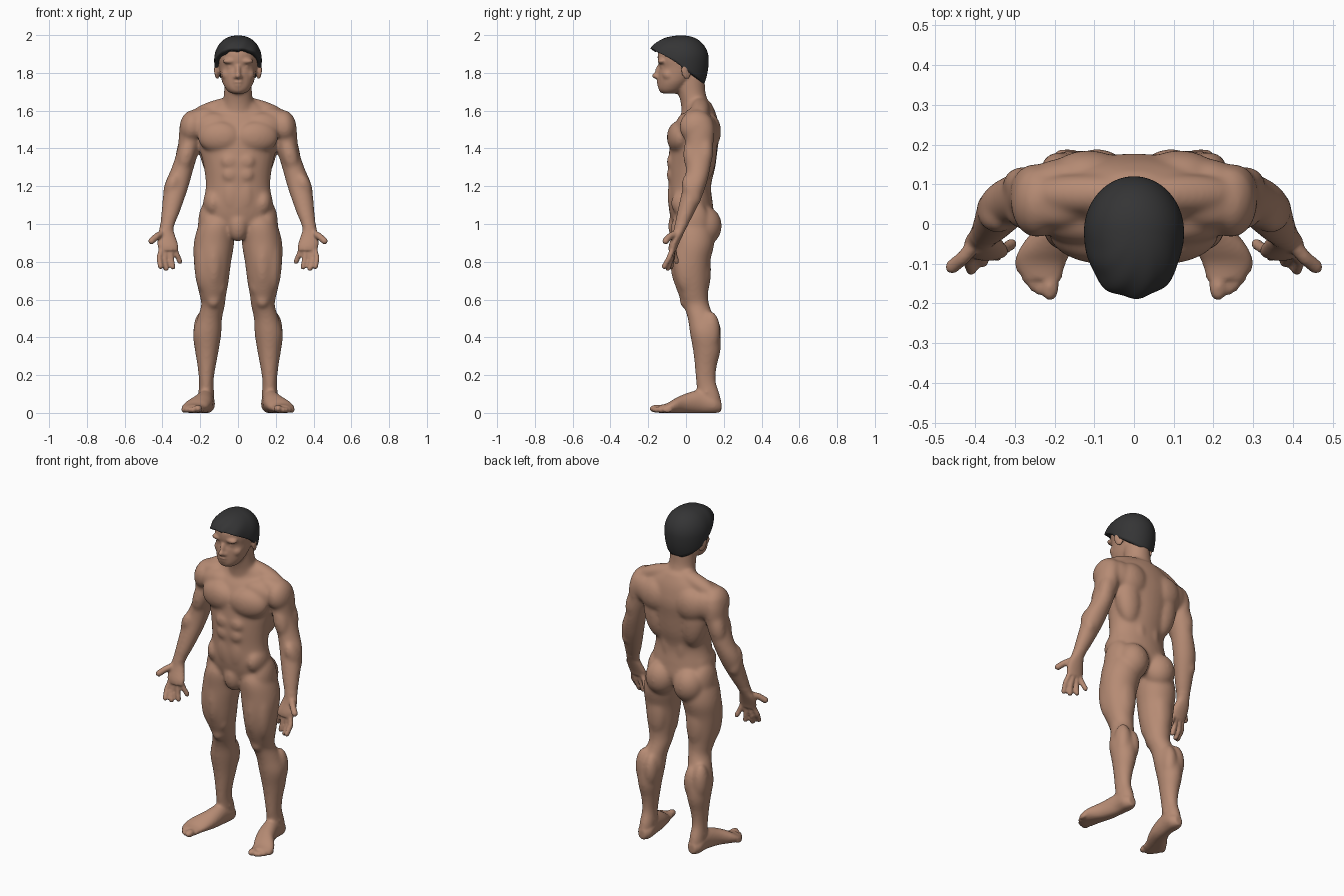
import bpy
import bmesh
import math
from mathutils import Matrix, Vector, Euler

default_cube = bpy.data.objects.get("Cube")
if default_cube:
    bpy.data.objects.remove(default_cube, do_unlink=True)

SIDES = 32
BOTH = (1, -1)
SWELL = .003  # makes up for the later softening


def make_material(name, colour):
    material = bpy.data.materials.new(name)
    material.use_nodes = True
    material.diffuse_color = colour
    material.node_tree.nodes["Principled BSDF"].inputs["Base Color"].default_value = colour
    return material


def smooth_rows(rows, steps=5):
    """Catmull-Rom interpolation of cross-section rows."""
    padded = [rows[0], *rows, rows[-1]]
    result = []
    for before, start, end, after in zip(padded, padded[1:], padded[2:], padded[3:]):
        for step in range(steps):
            t = step / steps
            result.append([
                b + (c - a) * t / 2
                + (a - b * 2.5 + c * 2 - d / 2) * t * t
                + (b * 1.5 - a / 2 - c * 1.5 + d / 2) * t * t * t
                for a, b, c, d in zip(before, start, end, after)])
    return result + [list(rows[-1])]


def loft(bm, rows, side=1, along="z"):
    """Skin ellipses given as x, y, z, half width, half depth."""
    rings = []
    for x, y, z, width, depth in smooth_rows(rows):
        ring = []
        for i in range(SIDES):
            angle = math.tau * i / SIDES
            across, other = (width + SWELL) * math.cos(angle), (depth + SWELL) * math.sin(angle)
            offset = (across, other, 0) if along == "z" else (across, 0, other)
            point = Vector((x, y, z)) + Vector(offset)
            point.x *= side
            point.z = max(point.z, 0)
            ring.append(bm.verts.new(point))
        rings.append(ring)
    for low, high in zip(rings, rings[1:]):
        for i in range(SIDES):
            j = (i + 1) % SIDES
            bm.faces.new((low[i], low[j], high[j], high[i]))
    bm.faces.new(rings[0])
    bm.faces.new(rings[-1])


def lump(bm, place, size, turn=(0, 0, 0), side=1):
    """Ellipsoid, optionally turned and mirrored."""
    mirror = Matrix.Diagonal((side, 1, 1, 1))
    matrix = (mirror @ Matrix.Translation(place) @ Euler(turn).to_matrix().to_4x4()
              @ Matrix.Diagonal((*size, 1)))
    bmesh.ops.create_icosphere(bm, subdivisions=3, radius=1, matrix=matrix)


def digit(bm, points, radius, side):
    """Rounded finger following a bent path."""
    for start, end in zip(points, points[1:]):
        start, end = Vector(start), Vector(end)
        count = max(2, round((end - start).length / radius * 3))
        for i in range(count + 1):
            lump(bm, start.lerp(end, i / count), (radius, radius, radius), side=side)


def finish(bm, name, material):
    bmesh.ops.recalc_face_normals(bm, faces=bm.faces)
    mesh = bpy.data.meshes.new(name)
    bm.to_mesh(mesh)
    bm.free()
    mesh.materials.append(material)
    mesh.shade_smooth()
    thing = bpy.data.objects.new(name, mesh)
    bpy.context.collection.objects.link(thing)
    return thing


def soften(thing, iterations, group=""):
    modifier = thing.modifiers.new("soften", "SMOOTH")
    modifier.factor = .5
    modifier.iterations = iterations
    modifier.vertex_group = group


skin = make_material("skin", (.47, .26, .175, 1))
dark_hair = make_material("dark hair", (.035, .035, .036, 1))

# Trunk, neck and head cross-sections
torso = [(0, .03, .95, .08, .08), (0, .035, 1.02, .18, .11), (0, .025, 1.1, .183, .115),
         (0, .02, 1.2, .168, .11), (0, .03, 1.3, .178, .122), (0, .04, 1.4, .2, .125),
         (0, .05, 1.48, .21, .125), (0, .06, 1.55, .21, .105), (0, .07, 1.6, .17, .08),
         (0, .06, 1.65, .09, .065)]
neck = [(0, .05, 1.58, .085, .07), (0, .045, 1.64, .078, .07),
        (0, .03, 1.7, .071, .07), (0, .02, 1.78, .07, .075)]
head = [(0, -.09, 1.69, .035, .035), (0, -.08, 1.71, .058, .062), (0, -.06, 1.75, .08, .085),
        (0, -.035, 1.8, .092, .11), (0, -.025, 1.83, .097, .114), (0, -.022, 1.87, .103, .125),
        (0, -.02, 1.92, .1, .12), (0, -.02, 1.97, .06, .07)]

# Limb cross-sections, left side
leg = [(.1, .035, 1.08, .05, .06), (.113, .03, 1, .09, .105), (.127, .035, .9, .104, .112),
       (.135, .025, .8, .096, .1), (.135, .028, .7, .083, .09), (.133, .04, .62, .067, .074),
       (.132, .055, .57, .06, .066), (.15, .08, .5, .063, .068), (.163, .1, .42, .072, .076),
       (.165, .11, .33, .06, .07), (.166, .105, .25, .046, .056), (.168, .105, .17, .036, .05),
       (.168, .12, .1, .038, .055), (.17, .13, .04, .038, .055)]
foot = [(.168, .187, .035, .02, .025), (.168, .15, .045, .042, .045), (.172, .08, .06, .042, .06),
        (.19, 0, .05, .052, .05), (.22, -.06, .036, .064, .036), (.235, -.1, .024, .06, .024),
        (.23, -.14, .02, .045, .018)]
arm = [(.235, .065, 1.56, .06, .07), (.25, .07, 1.5, .058, .078), (.262, .07, 1.4, .055, .07),
       (.292, .065, 1.3, .056, .062), (.32, .05, 1.22, .062, .058), (.337, .03, 1.15, .057, .054),
       (.36, -.005, 1.05, .044, .042), (.378, -.03, .98, .034, .03), (.38, -.045, .94, .044, .025),
       (.372, -.065, .89, .052, .022), (.368, -.072, .86, .048, .018)]

# Paired muscles: place, size, turn
trunk_muscles = {
    "pectoral": ((.1, -.04, 1.46), (.115, .06, .085), (0, 0, .15)),
    "upper_chest": ((.15, .01, 1.52), (.11, .06, .07), (0, .2, .2)),
    "trapezius": ((.13, .075, 1.605), (.15, .05, .048), (0, .33, 0)),
    "collar": ((.2, .05, 1.57), (.09, .06, .042), (0, .3, 0)),
    "shoulder_blade": ((.115, .12, 1.49), (.1, .066, .1), (0, 0, 0)),
    "rear_shoulder": ((.2, .11, 1.5), (.075, .052, .08), (0, 0, -.3)),
    "side_back": ((.125, .095, 1.39), (.08, .068, .17), (0, .12, 0)),
    "lower_back": ((.045, .09, 1.2), (.045, .045, .17), (0, 0, 0)),
    "oblique": ((.13, .01, 1.11), (.055, .09, .08), (0, 0, 0)),
    "upper_belly": ((.045, -.08, 1.33), (.045, .022, .04), (0, 0, 0)),
    "middle_belly": ((.042, -.078, 1.26), (.042, .025, .04), (0, 0, 0)),
    "lower_belly": ((.035, -.07, 1.15), (.048, .028, .09), (0, 0, 0)),
    "buttock": ((.093, .1, .99), (.092, .09, .105), (0, 0, 0)),
    "hip": ((.15, .035, 1), (.062, .09, .13), (0, 0, 0)),
}
limb_muscles = {
    "deltoid": ((.245, .055, 1.515), (.065, .09, .09), (0, -.15, 0)),
    "biceps": ((.272, .03, 1.37), (.045, .045, .1), (0, -.25, 0)),
    "triceps": ((.278, .1, 1.39), (.048, .045, .1), (0, -.25, 0)),
    "forearm": ((.35, .03, 1.18), (.045, .048, .09), (.3, -.2, 0)),
    "outer_thigh": ((.182, .005, .8), (.05, .07, .17), (0, 0, 0)),
    "front_thigh": ((.13, -.03, .82), (.055, .055, .17), (0, 0, 0)),
    "inner_thigh": ((.095, 0, .68), (.035, .042, .065), (0, 0, 0)),
    "hamstring": ((.13, .09, .76), (.06, .043, .15), (0, 0, 0)),
    "kneecap": ((.13, .003, .595), (.037, .038, .045), (0, 0, 0)),
    "inner_calf": ((.135, .135, .42), (.042, .052, .1), (0, 0, 0)),
    "outer_calf": ((.19, .13, .43), (.047, .052, .11), (0, 0, 0)),
    "ankle_bone": ((.168, .11, .11), (.045, .025, .025), (0, 0, 0)),
}
face_parts = {
    "brow": ((.036, -.122, 1.862), (.046, .028, .017), (0, 0, -.25)),
    "cheekbone": ((.052, -.09, 1.79), (.036, .036, .035), (0, 0, 0)),
    "eyelid": ((.037, -.117, 1.832), (.022, .018, .013), (0, 0, 0)),
    "nostril": ((.014, -.148, 1.778), (.012, .016, .011), (0, 0, 0)),
    "ear": ((.111, 0, 1.81), (.012, .028, .046), (.2, 0, .4)),
}

# Central features
central_parts = {
    "nose_bridge": ((0, -.142, 1.815), (.015, .02, .04), (-.35, 0, 0)),
    "nose_tip": ((0, -.158, 1.785), (.016, .023, .016), (0, 0, 0)),
    "mouth": ((0, -.115, 1.745), (.045, .035, .03), (0, 0, 0)),
    "upper_lip": ((0, -.139, 1.752), (.03, .018, .009), (0, 0, 0)),
    "lower_lip": ((0, -.136, 1.735), (.026, .018, .009), (0, 0, 0)),
    "chin": ((0, -.113, 1.708), (.036, .03, .02), (0, 0, 0)),
    "pelvis_front": ((0, -.04, .99), (.055, .055, .085), (0, 0, 0)),
}

fingers = [
    ((.405, -.07, .87), (.418, -.09, .82), (.41, -.115, .775)),
    ((.382, -.07, .86), (.389, -.08, .81), (.381, -.096, .765)),
    ((.358, -.07, .86), (.353, -.075, .815), (.345, -.08, .772)),
    ((.336, -.065, .87), (.322, -.06, .835), (.308, -.05, .802)),
]
thumb = ((.395, -.045, .955), (.43, -.085, .935), (.458, -.108, .91))

body_mesh = bmesh.new()
for section in (torso, neck, head):
    loft(body_mesh, section)
for place, size, turn in central_parts.values():
    lump(body_mesh, place, size, turn)

for side in BOTH:
    loft(body_mesh, leg, side)
    loft(body_mesh, arm, side)
    loft(body_mesh, foot, side, along="y")
    for group in (trunk_muscles, limb_muscles, face_parts):
        for place, size, turn in group.values():
            lump(body_mesh, place, size, turn, side)
    for path in fingers:
        digit(body_mesh, path, .0145, side)
    digit(body_mesh, thumb, .018, side)
    # Toes fan outward from the big toe
    lump(body_mesh, (.212, -.157, .022), (.023, .036, .021), side=side)
    for i in range(4):
        lump(body_mesh, (.24 + i * .016, -.155 + i * .007 + i * i * .004, .016),
             (.012, .026, .016), side=side)

# Blend the overlapping forms into one skin
body = finish(body_mesh, "body", skin)
blend = body.modifiers.new("blend", "REMESH")
blend.mode = "VOXEL"
blend.voxel_size = .007
blend.use_smooth_shade = True
blended = body.evaluated_get(bpy.context.evaluated_depsgraph_get())
body.data = bpy.data.meshes.new_from_object(blended)
body.modifiers.clear()

# Soften trunk and limbs strongly; keep face, hands and feet crisp
broad = body.vertex_groups.new(name="broad_forms")
for vertex in body.data.vertices:
    x, y, z = vertex.co
    hand = abs(x) > .28 and z < 1
    weight = 0 if hand else min(1, (1.74 - z) / .06, (z - .08) / .06)
    if weight > 0:
        broad.add([vertex.index], weight, "REPLACE")
soften(body, iterations=26, group=broad.name)
soften(body, iterations=4)

# Hair cap: rows run from the crown down to a curved hairline
hair_mesh = bmesh.new()
COLUMNS, ROWS = 96, 24
crown = hair_mesh.verts.new((0, -.02, 1.998))
rings = []
for row in range(1, ROWS + 1):
    ring = []
    for column in range(COLUMNS):
        angle = math.tau * column / COLUMNS
        front = math.cos(angle)
        ahead = max(front, 0)
        hairline = 1.825 + (.085 * ahead ** .7 if front > 0 else .085 * front)
        height = (hairline - 1.87) / (.13 if hairline > 1.87 else .22)
        polar = math.acos(height) * row / ROWS
        level, spread = math.cos(polar), math.sin(polar) ** .9
        tuft = 1 + .025 * math.sin(angle * 9 + row * .3) * ahead * spread
        sweep = .035 * math.sin(ahead * math.pi / 2) ** 2 * spread ** 2
        ring.append(hair_mesh.verts.new((
            .126 * spread * math.sin(angle) * tuft,
            -.02 - .14 * spread * front * tuft - sweep,
            1.87 + level * (.128 if level > 0 else .22) + sweep * .6)))
    rings.append(ring)
for i in range(COLUMNS):
    j = (i + 1) % COLUMNS
    hair_mesh.faces.new((crown, rings[0][i], rings[0][j]))
    for upper, lower in zip(rings, rings[1:]):
        hair_mesh.faces.new((upper[i], lower[i], lower[j], upper[j]))
hair = finish(hair_mesh, "hair", dark_hair)
thickness = hair.modifiers.new("thickness", "SOLIDIFY")
thickness.thickness = .03
thickness.offset = -1
